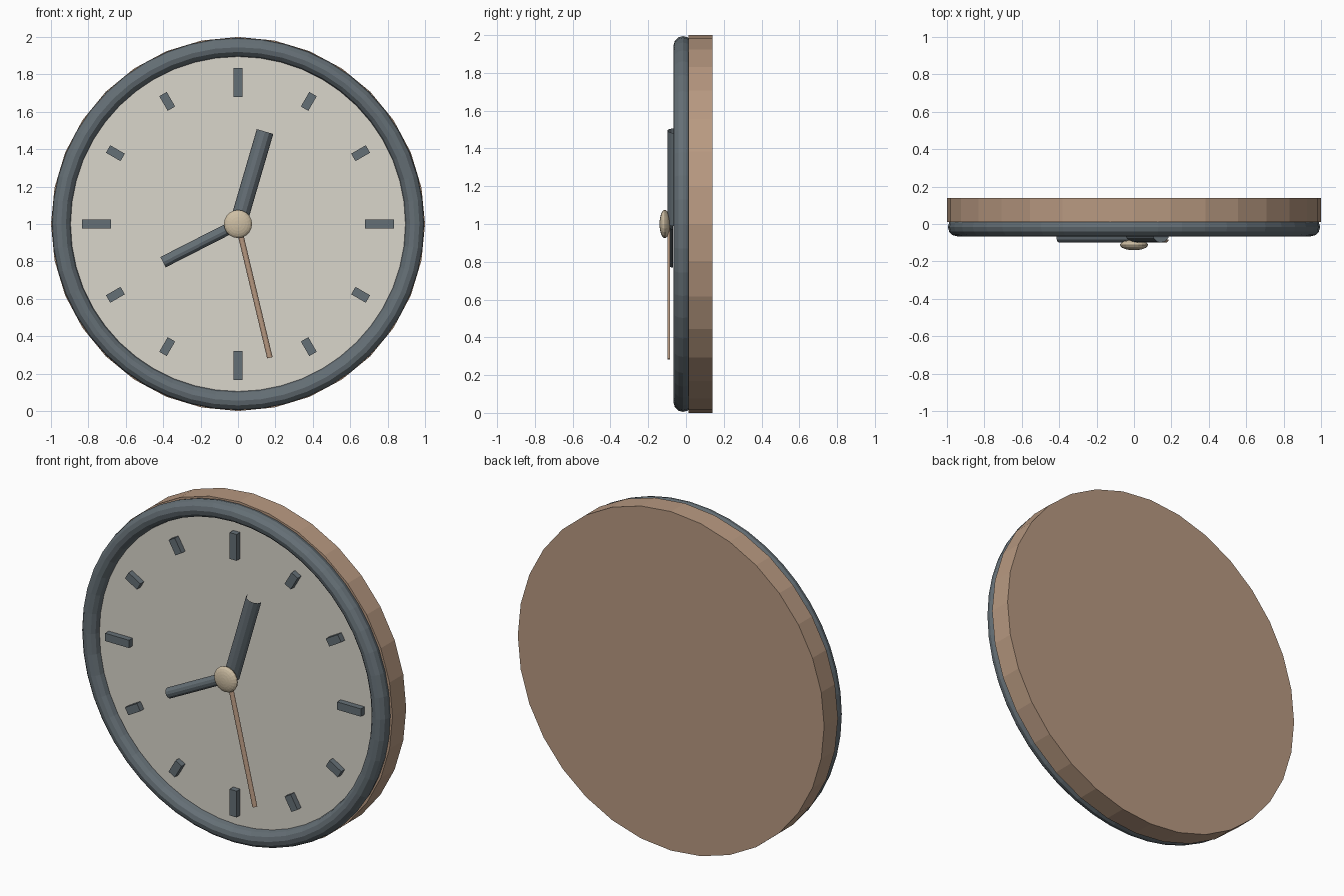
import bpy, bmesh
from math import sin, cos, pi, radians
from mathutils import Matrix, Vector

if "Cube" in bpy.data.objects:
    bpy.data.objects.remove(bpy.data.objects["Cube"])

def material(name, rgb):
    m = bpy.data.materials.new(name)
    m.diffuse_color = (*rgb, 1)
    m.use_nodes = True
    m.node_tree.nodes["Principled BSDF"].inputs["Base Color"].default_value = m.diffuse_color
    return m

WOOD = material("wood", (0.48, 0.32, 0.22))
SLATE = material("slate", (0.13, 0.16, 0.18))
CREAM = material("cream", (0.70, 0.67, 0.60))
BRASS = material("brass", (0.62, 0.52, 0.37))
CENTRE = Vector((0, 0, 1))
FACE_Y = -0.012

def finish(name, mat):
    o = bpy.context.object
    o.name = name
    o.data.materials.append(mat)
    return o

def disc(name, r, y0, y1, sides, mat):
    bpy.ops.mesh.primitive_cylinder_add(vertices=sides, radius=r, depth=y1 - y0,
        location=(0, (y0 + y1) / 2, 1), rotation=(pi / 2, 0, 0))
    return finish(name, mat)

def clock_turn(deg):
    # clockwise from twelve as seen from the front
    return Matrix.Translation(CENTRE) @ Matrix.Rotation(radians(deg), 4, 'Y')

def mesh_object(name, bm, mat):
    me = bpy.data.meshes.new(name)
    bm.to_mesh(me)
    bm.free()
    me.materials.append(mat)
    o = bpy.data.objects.new(name, me)
    bpy.context.collection.objects.link(o)
    return o

# Case and dial
disc("case", 1.0, 0.012, 0.14, 32, WOOD)
disc("dial", 0.92, FACE_Y, 0.02, 48, CREAM)

# Rounded bezel
bpy.ops.mesh.primitive_torus_add(major_radius=0.945, minor_radius=0.05,
    major_segments=48, minor_segments=12, location=(0, -0.016, 1), rotation=(pi / 2, 0, 0))
finish("bezel", SLATE)

# Hour marks, longer on the quarters
for i in range(12):
    length = 0.155 if i % 3 == 0 else 0.09
    bm = bmesh.new()
    bmesh.ops.create_cube(bm, size=1)
    bm.transform(clock_turn(30 * i) @ Matrix.Translation((0, FACE_Y - 0.012, 0.757))
                 @ Matrix.Diagonal((0.046, 0.044, length, 1)))
    mesh_object(f"hour_mark_{i}", bm, SLATE)

# Hands: open half tubes, rounded towards the front
def hand(name, deg, length, r, mat, front=-0.099, segs=6):
    bm = bmesh.new()
    rows = []
    for z in (0, length):
        rows.append([bm.verts.new((-r * cos(pi * k / segs),
                                   front + r - r * sin(pi * k / segs), z))
                     for k in range(segs + 1)])
    for k in range(segs):
        bm.faces.new((rows[0][k], rows[0][k + 1], rows[1][k + 1], rows[1][k]))
    bm.transform(clock_turn(deg))
    mesh_object(name, bm, mat)

hand("minute_hand", 16.3, 0.515, 0.046, SLATE)
hand("hour_hand", 243, 0.45, 0.031, SLATE)
hand("second_hand", 166.6, 0.735, 0.015, WOOD)

# Flattened centre cap
bpy.ops.mesh.primitive_uv_sphere_add(segments=20, ring_count=12, radius=1,
    location=(0, -0.112, 1), rotation=(pi / 2, 0, 0))
cap = finish("centre_cap", BRASS)
cap.scale = (0.075, 0.075, 0.028)
